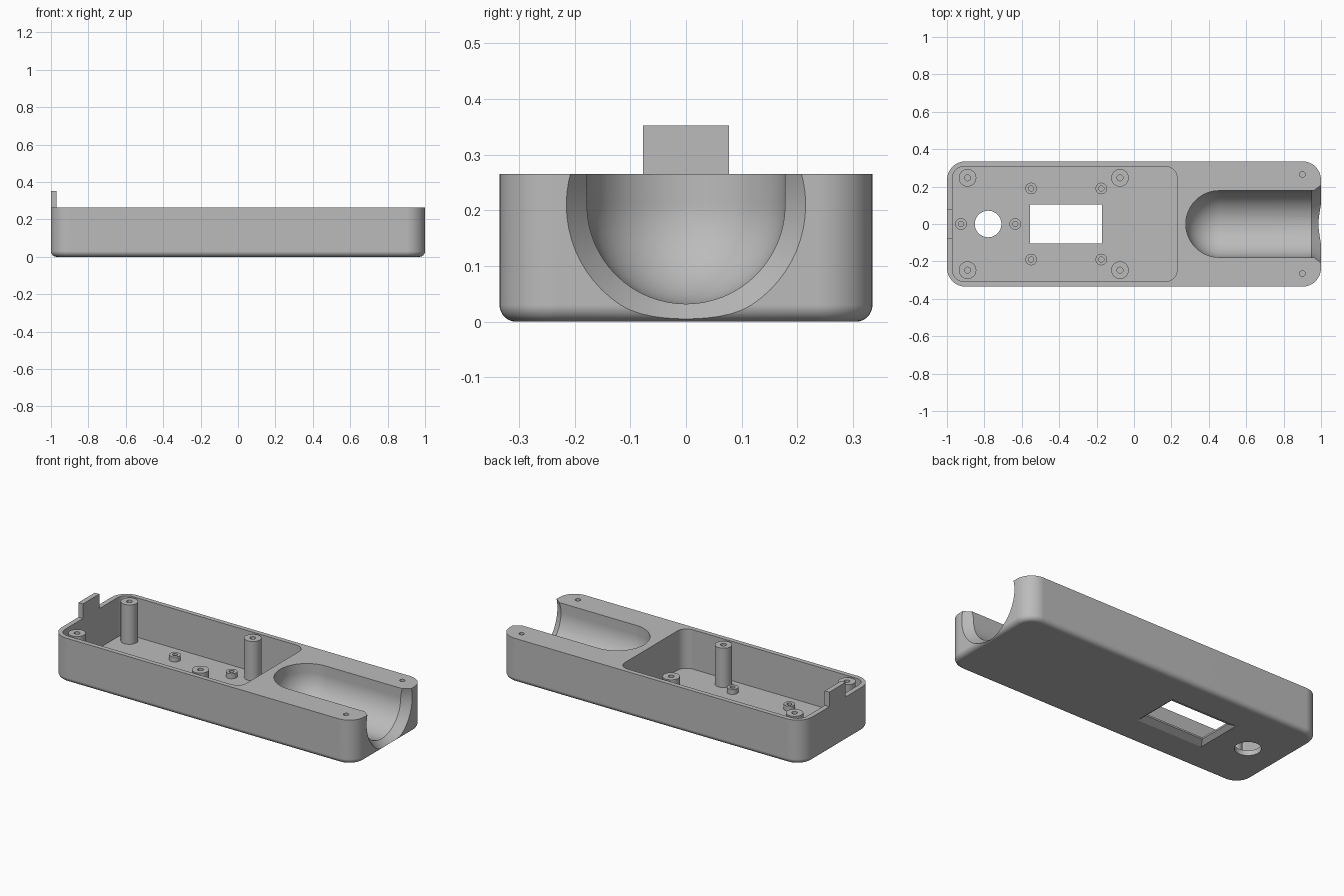
import bpy, bmesh
from math import sin, cos, pi, radians

if "Cube" in bpy.data.objects:
    bpy.data.objects.remove(bpy.data.objects["Cube"], do_unlink=True)

TOP, FLOOR = 0.265, 0.03

grey = bpy.data.materials.new("plain grey")
grey.use_nodes = True
grey.diffuse_color = (0.5, 0.5, 0.5, 1)
grey.node_tree.nodes["Principled BSDF"].inputs["Base Color"].default_value = (0.5, 0.5, 0.5, 1)


def loft(name, loops):
    """Skin a list of equal-length loops and cap both ends."""
    bm = bmesh.new()
    rings = [[bm.verts.new(p) for p in loop] for loop in loops]
    for a, b in zip(rings, rings[1:]):
        for i in range(len(a)):
            j = (i + 1) % len(a)
            bm.faces.new((a[i], a[j], b[j], b[i]))
    bm.faces.new(rings[0])
    bm.faces.new(rings[-1])
    bmesh.ops.recalc_face_normals(bm, faces=bm.faces)
    mesh = bpy.data.meshes.new(name)
    bm.to_mesh(mesh)
    bm.free()
    mesh.materials.append(grey)
    obj = bpy.data.objects.new(name, mesh)
    bpy.context.collection.objects.link(obj)
    return obj


def rect(x0, x1, half, z, r=0.0, n=0):
    """Rectangle loop with corners of radius r in n steps."""
    corners = [(x1 - r, half - r), (x0 + r, half - r), (x0 + r, r - half), (x1 - r, r - half)]
    return [(cx + r * cos((k + i / max(n, 1)) * pi / 2),
             cy + r * sin((k + i / max(n, 1)) * pi / 2), z)
            for k, (cx, cy) in enumerate(corners) for i in range(n + 1)]


def circle(x, y, z, r, n=32):
    return [(x + r * cos(2 * pi * i / n), y + r * sin(2 * pi * i / n), z) for i in range(n)]


def ring_x(x, r, z, n=64):
    return [(x, r * cos(2 * pi * i / n), z + r * sin(2 * pi * i / n)) for i in range(n)]


def trough(x, r, z, n=32):
    """Half circle below z, straight sides above it."""
    arc = [(x, -r * cos(pi * i / n), z - r * sin(pi * i / n)) for i in range(n + 1)]
    return [(x, -r, 0.4)] + arc + [(x, r, 0.4)]


def finish(obj):
    bpy.ops.object.select_all(action="DESELECT")
    obj.select_set(True)
    bpy.context.view_layer.objects.active = obj
    bpy.ops.object.shade_smooth_by_angle(angle=radians(25))
    mod = obj.modifiers.new("clean_normals", "WEIGHTED_NORMAL")
    mod.keep_sharp = True


# Case block with rounded corners and a rolled bottom edge
fillet, loops = 0.03, []
for i in range(9):
    a = pi / 2 * i / 8
    d = fillet * (1 - sin(a))
    loops.append(rect(d - 1, 1 - d, 0.335 - d, fillet * (1 - cos(a)), 0.1 - d, 12))
loops.append(rect(-1, 1, 0.335, TOP, 0.1, 12))
body = loft("case_body", loops)

# Cutters: electronics bay, then the round-ended handle trough with its flared mouth
cutters = [loft("bay_cutter", [rect(-0.97, 0.23, 0.307, z, 0.06, 10) for z in (FLOOR, 0.4)])]
R, AXIS, START = 0.178, 0.21, 0.455
angles = [0.01] + [pi / 2 * i / 20 for i in range(1, 21)]
cutters.append(loft("trough_cutter",
                    [trough(START - R * cos(a), R * sin(a), AXIS) for a in angles]
                    + [trough(1.1, R, AXIS)]))
slope = 0.74
cutters.append(loft("flare_cutter",
                    [ring_x(x, R + slope * (x - 0.95), AXIS) for x in (0.94, 1.05)]))

# Display window with a bevelled outside edge, and the round button hole
steps = [(-0.05, 1), (0, 1), (0.02, 0), (0.1, 0)]
cutters.append(loft("window_cutter",
                    [rect(-0.555 - 0.025 * e, -0.17 + 0.025 * e, 0.103 + 0.04 * e, z)
                     for z, e in steps]))
cutters.append(loft("button_hole_cutter", [circle(-0.78, 0, z, 0.071, 48) for z in (-0.05, 0.1)]))
for y in (-0.265, 0.265):
    cutters.append(loft("screw_hole_cutter", [circle(0.9, y, z, 0.015, 24) for z in (0.12, 0.4)]))

for cutter in cutters:
    mod = body.modifiers.new("cut", "BOOLEAN")
    mod.operation, mod.solver, mod.object = "DIFFERENCE", "EXACT", cutter
bpy.context.view_layer.update()
cut_mesh = bpy.data.meshes.new_from_object(body.evaluated_get(bpy.context.evaluated_depsgraph_get()))
body.modifiers.clear()
body.data = cut_mesh
for cutter in cutters:
    bpy.data.objects.remove(cutter, do_unlink=True)
finish(body)


def standoff(name, x, y, radius, hole, top, depth):
    finish(loft(name, [circle(x, y, FLOOR - 0.008, radius), circle(x, y, top, radius),
                       circle(x, y, top, hole), circle(x, y, top - depth, hole)]))


# Tall screw posts and short board standoffs
for y in (-0.247, 0.247):
    for x in (-0.89, -0.075):
        standoff("screw_post", x, y, 0.047, 0.016, TOP, 0.12)
for x, y in [(sx, sy) for sx in (-0.55, -0.175) for sy in (-0.19, 0.19)] + [(-0.925, 0), (-0.635, 0)]:
    standoff("board_standoff", x, y, 0.031, 0.014, FLOOR + 0.03, 0.025)

# Upright tab on the end wall
finish(loft("end_tab", [rect(-1, -0.97, 0.077, z) for z in (TOP, 0.352)]))
